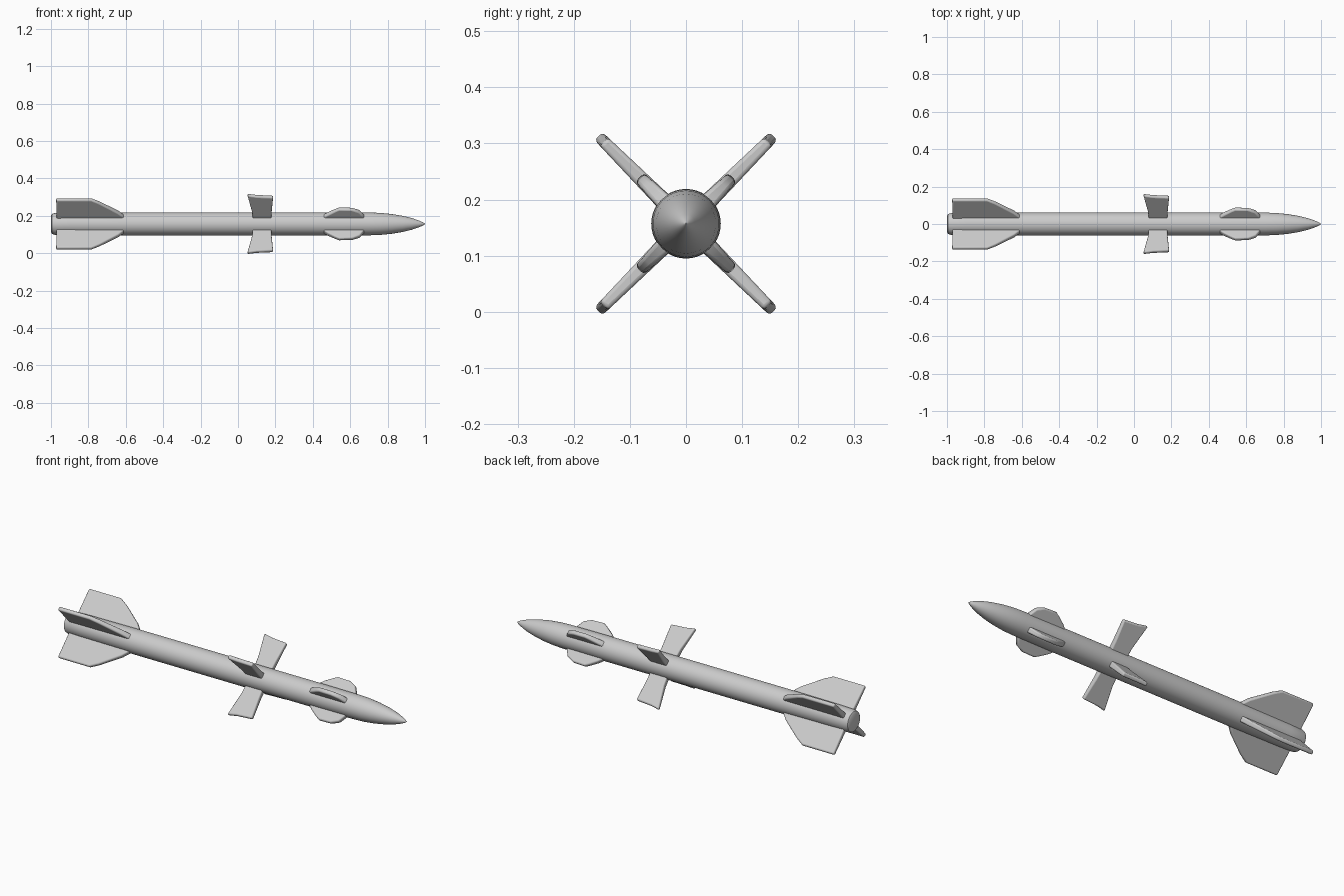
import bpy, bmesh, math
from mathutils import Matrix

if "Cube" in bpy.data.objects:
    bpy.data.objects.remove(bpy.data.objects["Cube"])

AXIS_Z = 0.157

grey = bpy.data.materials.new("light_grey")
grey.diffuse_color = (0.6, 0.6, 0.6, 1)
grey.use_nodes = True
grey.node_tree.nodes["Principled BSDF"].inputs["Base Color"].default_value = grey.diffuse_color


def finish(name, bm, angle):
    bmesh.ops.recalc_face_normals(bm, faces=bm.faces)
    mesh = bpy.data.meshes.new(name)
    bm.to_mesh(mesh)
    bm.free()
    mesh.materials.append(grey)
    obj = bpy.data.objects.new(name, mesh)
    bpy.context.collection.objects.link(obj)
    obj.location.z = AXIS_Z
    bpy.ops.object.select_all(action='DESELECT')
    obj.select_set(True)
    bpy.context.view_layer.objects.active = obj
    bpy.ops.object.shade_smooth_by_angle(angle=math.radians(angle))
    return obj


def body(name, profile, sides=40):
    """Revolve (x, radius) points about the x axis."""
    bm = bmesh.new()
    rings = []
    for x, r in profile:
        rings.append([bm.verts.new((x, r * math.cos(t), r * math.sin(t)))
                      for t in (2 * math.pi * i / sides for i in range(sides))])
    for a, b in zip(rings, rings[1:]):
        for i in range(sides):
            j = (i + 1) % sides
            bm.faces.new((a[i], a[j], b[j], b[i]))
    bm.faces.new(rings[0])
    bm.faces.new(rings[-1])
    return finish(name, bm, 40)


def fin(name, outline, angle, root_t, tip_t):
    """Plate from (x, radial distance) points, thinner at the tip."""
    top = max(r for _, r in outline)
    bm = bmesh.new()
    sides = []
    for s in (-1, 1):
        sides.append([bm.verts.new((x, s * 0.5 * (root_t + (tip_t - root_t) * r / top), r))
                      for x, r in outline])
    a, b = sides
    bm.faces.new(a)
    bm.faces.new(b)
    for i in range(len(a)):
        j = (i + 1) % len(a)
        bm.faces.new((a[i], a[j], b[j], b[i]))
    bm.transform(Matrix.Rotation(angle, 4, 'X'))
    obj = finish(name, bm, 50)
    bev = obj.modifiers.new("rounded_edges", 'BEVEL')
    bev.width = 0.007
    bev.segments = 3
    bev.limit_method = 'ANGLE'
    bev.angle_limit = math.radians(50)
    return obj


# Tube with a rounded tail end and a pointed, curved nose
body("missile_body", [
    (-1.0, 0.044), (-0.995, 0.053), (-0.98, 0.058), (-0.9, 0.060), (-0.6, 0.062),
    (0.0, 0.062), (0.5, 0.062), (0.7, 0.061), (0.76, 0.059), (0.82, 0.053),
    (0.88, 0.043), (0.93, 0.031), (0.97, 0.017), (0.99, 0.008), (1.0, 0.001)])

# Three sets of four diagonal fins
fin_sets = {
    "tail_fin": ([(-0.97, 0.03), (-0.972, 0.188), (-0.785, 0.188), (-0.74, 0.163),
                  (-0.64, 0.092), (-0.6, 0.05)], 0.032, 0.02),
    "middle_fin": ([(0.08, 0.03), (0.075, 0.10), (0.05, 0.222), (0.10, 0.213),
                    (0.188, 0.207), (0.18, 0.10), (0.178, 0.03)], 0.034, 0.02),
    "front_fin": ([(0.44, 0.045), (0.48, 0.08), (0.52, 0.106), (0.54, 0.117),
                   (0.61, 0.115), (0.65, 0.097), (0.68, 0.05)], 0.036, 0.022),
}
for name, (outline, root_t, tip_t) in fin_sets.items():
    for k in range(4):
        fin(f"{name}_{k + 1}", outline, math.radians(45 + 90 * k), root_t, tip_t)
